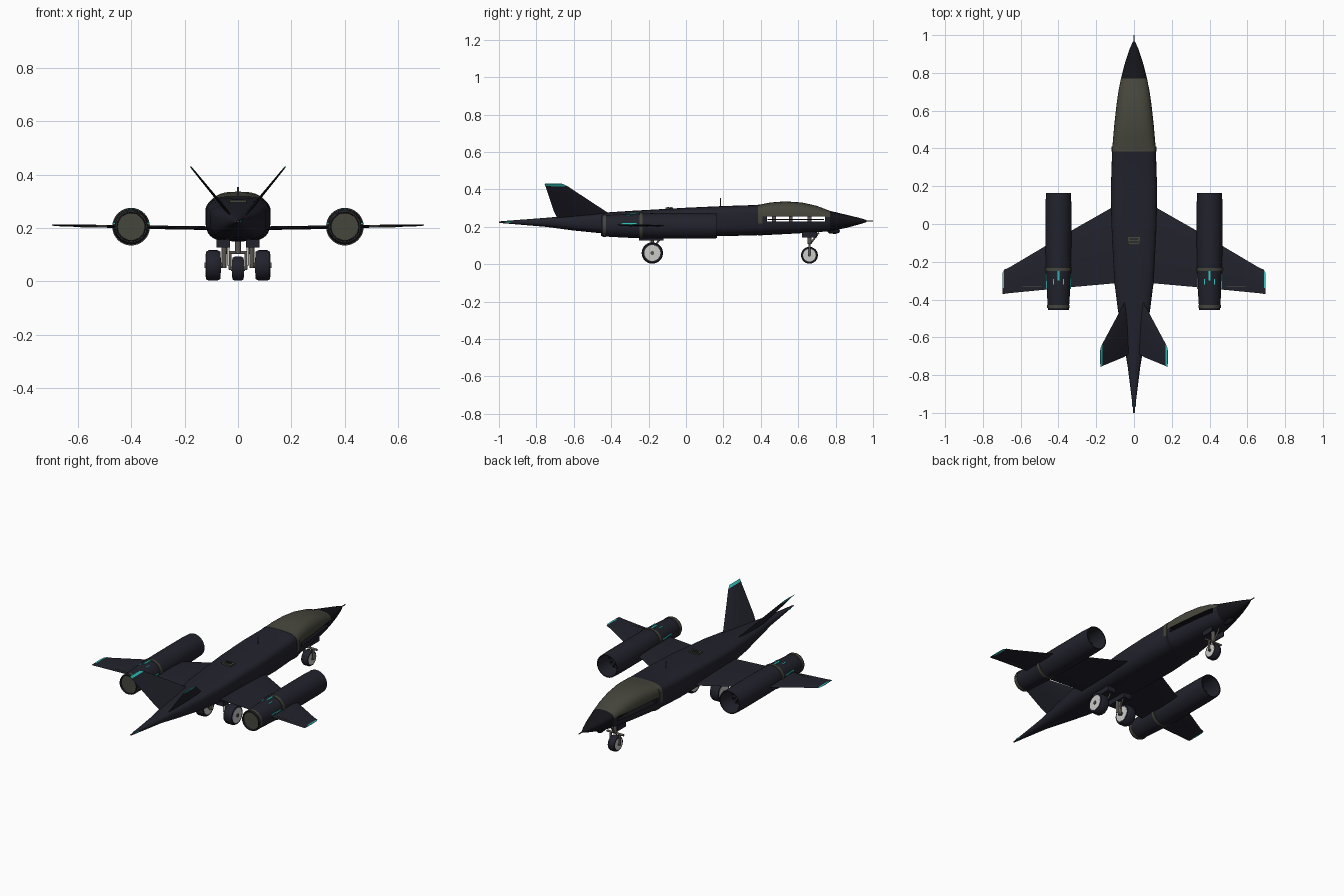
import bpy, bmesh
from math import cos, sin, pi, copysign
from mathutils import Vector

if "Cube" in bpy.data.objects:
    bpy.data.objects.remove(bpy.data.objects["Cube"])


def material(name, r, g, b):
    m = bpy.data.materials.new(name)
    m.use_nodes = True
    m.diffuse_color = (r, g, b, 1)
    m.node_tree.nodes["Principled BSDF"].inputs["Base Color"].default_value = (r, g, b, 1)
    return m


NAVY = material("dark navy skin", .016, .016, .026)
BLACK = material("near black", .007, .007, .01)
OLIVE = material("olive grey", .06, .061, .045)
CYAN = material("cyan lights", .03, .6, .55)
ORANGE = material("orange metal", .6, .28, .05)
SILVER = material("light grey hub", .6, .6, .58)
STEEL = material("strut grey", .1, .09, .08)
SIDES = (("left", 1), ("right", -1))
parts = []


def finish(name, bm, mats):
    bmesh.ops.recalc_face_normals(bm, faces=bm.faces)
    me = bpy.data.meshes.new(name)
    bm.to_mesh(me)
    bm.free()
    for m in mats:
        me.materials.append(m)
    ob = bpy.data.objects.new(name, me)
    bpy.context.collection.objects.link(ob)
    parts.append(ob)
    return ob


def loft(name, rings, mats, rule=None):
    """Skin a list of closed rings; rule(face centre) picks the material."""
    bm = bmesh.new()
    rows = [[bm.verts.new(p) for p in r] for r in rings]
    n = len(rows[0])
    for a, b in zip(rows, rows[1:]):
        for i in range(n):
            bm.faces.new((a[i], a[(i + 1) % n], b[(i + 1) % n], b[i]))
    bm.faces.new(rows[0])
    bm.faces.new(rows[-1])
    if rule:
        for f in bm.faces:
            f.material_index = rule(f.calc_center_median())
    return finish(name, bm, mats)


def turned(name, centre, profile, mat, axis="y", n=32):
    """Solid of revolution from (radius, offset) pairs."""
    rings = []
    for r, d in profile:
        ring = []
        for i in range(n):
            u, v = r * cos(2 * pi * i / n), r * sin(2 * pi * i / n)
            ring.append(Vector(centre) + Vector((u, d, v) if axis == "y" else (d, u, v)))
        rings.append(ring)
    return loft(name, rings, [mat])


def box(name, centre, size, mat):
    bm = bmesh.new()
    bmesh.ops.create_cube(bm, size=1)
    for v in bm.verts:
        v.co = Vector(centre) + Vector([a * b for a, b in zip(v.co, size)])
    return finish(name, bm, [mat])


def rod(name, a, b, r, mat, n=12):
    a, b = Vector(a), Vector(b)
    q = (b - a).to_track_quat("Z", "Y")
    rings = [[p + q @ Vector((r * cos(2 * pi * i / n), r * sin(2 * pi * i / n), 0))
              for i in range(n)] for p in (a, b)]
    return loft(name, rings, [mat])


# Fuselage: y, half width, bottom, waterline, top, squareness
STATIONS = [
    (-.99, .004, .22, .225, .23, 2), (-.75, .034, .2, .225, .248, 2.2),
    (-.6, .06, .18, .225, .262, 2.6), (-.45, .086, .165, .23, .275, 3),
    (-.3, .105, .157, .235, .285, 3.4), (0, .12, .152, .245, .302, 3.6),
    (.2, .122, .15, .25, .311, 3.6), (.385, .116, .155, .255, .317, 3.4),
    (.45, .111, .157, .257, .33, 3.1), (.53, .104, .161, .257, .336, 2.9),
    (.62, .094, .166, .256, .33, 2.7), (.7, .083, .171, .255, .312, 2.5),
    (.77, .069, .177, .252, .285, 2.3), (.86, .046, .195, .24, .264, 2.1),
    (.93, .022, .214, .233, .247, 2), (.965, .006, .225, .23, .236, 2)]


def section(y, w, lo, mid, hi, e, grow=1, n=36):
    ring = []
    for i in range(n):
        c, s = cos(2 * pi * i / n), sin(2 * pi * i / n)
        h = hi - mid if s > 0 else mid - lo
        ring.append((grow * w * copysign(abs(c) ** (2 / e), c), y,
                     mid + grow * h * copysign(abs(s) ** (2 / e), s)))
    return ring


def skin(c):
    if .385 < c.y < .77 and c.z > .255:
        return 1
    return 2 if c.y > .77 else 0


body = loft("fuselage", [section(*s) for s in STATIONS], [NAVY, OLIVE, BLACK], skin)

# Open slot under the canopy, cut right through the cockpit
cutter = box("slot_cutter", (0, .587, .242), (.4, .31, .025), BLACK)
cutter.hide_render = True
cut = body.modifiers.new("slot", "BOOLEAN")
cut.object, cut.solver = cutter, "EXACT"
bpy.context.view_layer.objects.active = body
bpy.ops.object.modifier_apply(modifier="slot")
parts.remove(cutter)
bpy.data.objects.remove(cutter)
box("cockpit_rail", (0, .587, .239), (.13, .3, .004), BLACK)
for i, y in enumerate((.47, .56, .66)):
    box(f"cockpit_block_{i}", (0, y, .242), (.07, .02, .025), STEEL)

# Canopy rear hoop, probe, aerial, chin sensor and spine panel
hoop = STATIONS[7]
loft("canopy_hoop", [section(y, *hoop[1:], grow=1.02) for y in (.385, .41)],
     [OLIVE, NAVY], lambda c: 0 if c.z > .22 else 1)
rod("nose_probe", (0, .95, .231), (0, 1, .231), .003, STEEL)
rod("aerial", (0, .185, .305), (0, .185, .353), .003, STEEL)
turned("chin_sensor", (0, .79, .178),
       [(.004, -.035), (.014, -.025), (.016, .01), (.01, .028), (.002, .033)], BLACK, n=16)
box("spine_panel", (0, -.09, .3), (.064, .04, .009), OLIVE)
for y in (-.08, -.095):
    box("spine_vent", (0, y, .305), (.045, .006, .003), BLACK)
rod("tail_tip", (0, -.98, .225), (0, -1, .225), .004, STEEL)


def foil(x, z, lead, trail, t, normal):
    """Thin faceted aerofoil ring between the leading and trailing edge."""
    out = []
    for f, k in ((0, 0), (.12, .7), (.4, 1), (.75, .6), (1, .1),
                 (1, -.1), (.75, -.6), (.4, -1), (.12, -.7)):
        p = Vector((x, lead + (trail - lead) * f, z)) + normal * (k * t / 2)
        out.append(p)
    return out


for side, s in SIDES:
    # Main wing with glowing tip
    up = Vector((0, 0, 1))
    loft(f"{side}_wing", [foil(s * x, z, a, b, t, up) for x, z, a, b, t in (
        (.08, .199, .108, -.312, .014), (.34, .203, -.04, -.335, .013),
        (.66, .21, -.23, -.366, .008), (.688, .211, -.242, -.37, .006),
        (.697, .212, -.26, -.37, .004))],
        [NAVY, CYAN], lambda c: int(abs(c.x) > .688 and c.y > -.335))
    box(f"{side}_flap_line", (s * .54, -.333, .207), (.1, .003, .0085), STEEL)

    # Canted tail fin
    n = Vector((s * 1.2, 0, -1)).normalized()
    loft(f"{side}_tail_fin", [foil(s * x, z, a, b, t, n) for x, z, a, b, t in (
        (.03, .25, -.36, -.69, .012), (.055, .28, -.425, -.705, .011),
        (.168, .418, -.635, -.752, .006), (.178, .43, -.66, -.757, .004))],
        [NAVY, CYAN], lambda c: int(abs(c.x) > .17))
    box(f"{side}_tail_light", (s * .0085, -.95, .225), (.004, .03, .006), CYAN)

    # Engine nacelle, hollow at both ends
    e = Vector((s * .4, 0, .205))
    turned(f"{side}_nacelle", e, [
        (.002, -.4), (.048, -.4), (.051, -.455), (.055, -.455), (.059, -.4),
        (.064, -.3), (.067, -.23), (.0685, -.1), (.0685, .1), (.066, .165),
        (.061, .165), (.058, .06), (.002, .06)], NAVY)
    for y, r in ((-.24, .0675), (-.437, .0565)):
        turned(f"{side}_engine_band", e, [(r - .01, y - .008), (r + .003, y - .008),
                                          (r + .003, y + .008), (r - .01, y + .008)], OLIVE)
    # Exhaust fan: orange plate, dark rings and vanes
    turned(f"{side}_exhaust_plate", e, [(.002, -.405), (.047, -.405), (.047, -.4), (.002, -.4)], ORANGE)
    turned(f"{side}_exhaust_hub", e, [(.006, -.44), (.016, -.42), (.018, -.4)], BLACK, n=20)
    turned(f"{side}_exhaust_ring", e, [(.029, -.407), (.033, -.407), (.033, -.403), (.029, -.403),
                                       (.029, -.407)], BLACK)
    for i in range(8):
        d = Vector((cos(i * pi / 4), 0, sin(i * pi / 4)))
        back = Vector((0, -.408, 0))
        rod(f"{side}_exhaust_vane", e + back + d * .012, e + back + d * .049, .004, BLACK, 6)
    # Intake fan
    turned(f"{side}_intake_spinner", e, [(.018, .06), (.014, .09), (.003, .105)], STEEL, n=20)
    for i in range(12):
        d = Vector((cos(i * pi / 6), 0, sin(i * pi / 6)))
        front = Vector((0, .066, 0))
        rod(f"{side}_intake_blade", e + front + d * .012, e + front + d * .057, .004, BLACK, 6)
    # Engine lights on top and along the flanks
    box(f"{side}_engine_top_light", e + Vector((0, -.275, .0645)), (.012, .05, .008), CYAN)
    for k in (-1, 1):
        box(f"{side}_engine_side_light", e + Vector((k * .0635, -.305, .012)), (.008, .08, .006), CYAN)
        box(f"{side}_engine_dash", e + Vector((k * .026, -.305, .057)), (.006, .03, .006), CYAN)


def wheel(name, x, y, r, w):
    c = (x, y, r + .003)
    h = w / 2
    turned(name + "_tyre", c, [(r * .7, -h), (r * .9, -h), (r, -h * .6), (r, h * .6),
                               (r * .9, h), (r * .7, h)], NAVY, "x")
    turned(name + "_hub", c, [(r * .2, -h - .002), (r * .75, -h - .001),
                              (r * .75, h + .001), (r * .2, h + .002)], SILVER, "x")
    turned(name + "_cap", c, [(r * .18, -h - .006), (r * .18, h + .006)], STEEL, "x", 16)


# Main landing gear
for side, s in SIDES:
    wheel(f"{side}_main", s * .093, -.18, .057, .054)
    rod(f"{side}_main_leg", (s * .052, -.18, .17), (s * .052, -.18, .05), .009, STEEL)
    rod(f"{side}_main_axle", (s * .045, -.18, .06), (s * .1, -.18, .06), .007, STEEL)
    rod(f"{side}_main_brace", (s * .04, -.12, .16), (s * .05, -.18, .08), .005, STEEL)
    rod(f"{side}_main_piston", (s * .036, -.185, .16), (s * .036, -.185, .06), .005, SILVER)
    box(f"{side}_gear_housing", (s * .055, -.185, .142), (.05, .13, .03), NAVY)
    # Nose gear fork
    rod(f"{side}_nose_fork", (s * .03, .66, .11), (s * .03, .66, .045), .006, STEEL)
    box(f"{side}_nose_door", (s * .04, .66, .158), (.006, .08, .03), NAVY)

# Nose landing gear
wheel("nose", 0, .66, .045, .042)
rod("nose_leg", (0, .66, .18), (0, .66, .108), .011, STEEL)
rod("nose_brace", (0, .71, .17), (0, .665, .11), .005, STEEL)
rod("nose_crossbar", (-.055, .66, .108), (.055, .66, .108), .006, STEEL)
rod("nose_axle", (-.034, .66, .048), (.034, .66, .048), .006, STEEL)

# Shading
bpy.ops.object.select_all(action="DESELECT")
for ob in parts:
    ob.select_set(True)
bpy.context.view_layer.objects.active = body
bpy.ops.object.shade_smooth_by_angle(angle=.6)
